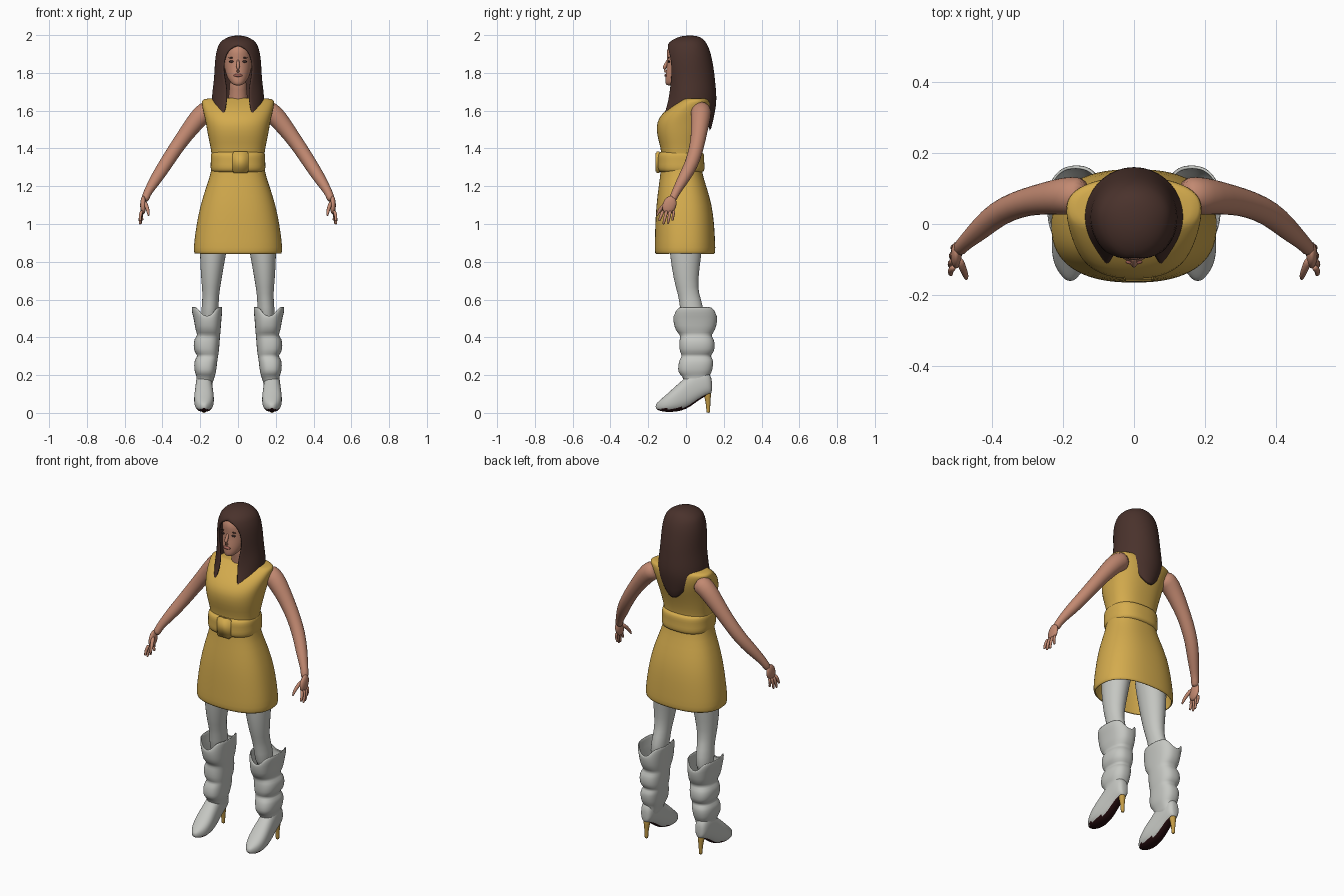
import bpy, bmesh, math
from mathutils import Vector, Matrix


def material(name, rgb):
    m = bpy.data.materials.new(name)
    m.diffuse_color = (*rgb, 1)
    return m


SKIN = material("skin", (0.54, 0.25, 0.165))
DRESS = material("mustard_cloth", (0.66, 0.41, 0.075))
HAIR = material("brown_hair", (0.068, 0.032, 0.025))
WHITE = material("off_white", (0.56, 0.57, 0.54))
SOLE = material("dark_sole", (0.02, 0.004, 0.005))
GOLD = material("gold_heel", (0.55, 0.33, 0.06))
LIPS = material("lips", (0.38, 0.13, 0.1))
EYE = material("dark_eye", (0.04, 0.022, 0.02))


def finish(name, bm, mat, mirror=False, thick=0, sub=1):
    """Turn a bmesh into a smooth object with the usual modifiers."""
    bmesh.ops.recalc_face_normals(bm, faces=bm.faces)
    for f in bm.faces:
        f.smooth = True
    me = bpy.data.meshes.new(name)
    bm.to_mesh(me)
    bm.free()
    me.materials.append(mat)
    ob = bpy.data.objects.new(name, me)
    bpy.context.collection.objects.link(ob)
    if mirror:
        ob.modifiers.new("mirror", "MIRROR").use_mirror_merge = False
    if thick:
        s = ob.modifiers.new("thickness", "SOLIDIFY")
        s.thickness, s.offset = thick, -1
    if sub:
        s = ob.modifiers.new("smooth", "SUBSURF")
        s.levels = s.render_levels = sub
    return ob


def skin_rings(rings, caps=(True, True), closed=True):
    """Bridge consecutive rings of points."""
    bm = bmesh.new()
    rows = [[bm.verts.new(p) for p in r] for r in rings]
    n = len(rows[0])
    for a, b in zip(rows, rows[1:]):
        for i in range(n if closed else n - 1):
            j = (i + 1) % n
            bm.faces.new((a[i], a[j], b[j], b[i]))
    if caps[0]:
        bm.faces.new(rows[0])
    if caps[1]:
        bm.faces.new(rows[-1])
    return bm


def oval(c, u, v, n=24, p=2.0):
    """Superellipse ring around c spanned by u and v."""
    out = []
    for i in range(n):
        a = 2 * math.pi * i / n
        s, k = math.sin(a), math.cos(a)
        out.append(Vector(c) + Vector(u) * math.copysign(abs(k) ** (2 / p), k)
                   + Vector(v) * math.copysign(abs(s) ** (2 / p), s))
    return out


def level(z, x0, x1, y0, y1, p=2.0, n=24):
    return oval(((x0 + x1) / 2, (y0 + y1) / 2, z), ((x1 - x0) / 2, 0, 0),
                (0, (y1 - y0) / 2, 0), n, p)


def tube(name, pts, mat, mirror=True, n=12, sub=1):
    """Round limb through (x, y, z, radius) points."""
    rings = []
    for i, p in enumerate(pts):
        d = Vector(pts[min(i + 1, len(pts) - 1)][:3]) - Vector(pts[max(i - 1, 0)][:3])
        q = d.to_track_quat("Z", "Y")
        rings.append(oval(p[:3], q @ Vector((p[3], 0, 0)), q @ Vector((0, p[3], 0)), n))
    return finish(name, skin_rings(rings), mat, mirror, sub=sub)


def blob(name, loc, scale, mat, mirror=False, rot=0):
    bm = bmesh.new()
    m = (Matrix.Translation(loc) @ Matrix.Rotation(rot, 4, "X")
         @ Matrix.Diagonal((*scale, 1)))
    bmesh.ops.create_uvsphere(bm, u_segments=16, v_segments=10, radius=1, matrix=m)
    return finish(name, bm, mat, mirror, sub=0)


# Dress: open hem, waist, bust and shoulder yoke (z, half width, front, back)
dress = [(0.84, .228, -.16, .15), (0.85, .236, -.167, .157), (0.9, .234, -.166, .155),
         (1.0, .22, -.163, .15), (1.1, .2, -.158, .138), (1.2, .168, -.145, .108),
         (1.27, .142, -.135, .085), (1.35, .138, -.13, .075), (1.4, .144, -.133, .08),
         (1.46, .158, -.152, .095), (1.52, .168, -.158, .115), (1.56, .176, -.145, .128),
         (1.6, .186, -.112, .135), (1.635, .192, -.068, .134), (1.655, .192, -.035, .128),
         (1.665, .178, -.02, .115), (1.668, .06, -.015, .085)]
finish("dress", skin_rings([level(z, -x, x, a, b, 2.4, 32) for z, x, a, b in dress],
                           (False, True)), DRESS, thick=.008)

# Padded belt and its front buckle
belt = [(1.27, .13, -.13, .08), (1.278, .142, -.148, .096), (1.3, .147, -.155, .1),
        (1.33, .144, -.152, .096), (1.36, .146, -.154, .098), (1.378, .141, -.146, .092),
        (1.385, .13, -.13, .078)]
finish("belt", skin_rings([level(z, -x, x, a, b, 2.5, 32) for z, x, a, b in belt]), DRESS)
bm = bmesh.new()
bmesh.ops.create_cube(bm, size=1, matrix=Matrix.Translation((.013, -.148, 1.327))
                      @ Matrix.Diagonal((.085, .028, .112, 1)))
bmesh.ops.bevel(bm, geom=bm.edges[:], offset=.006, segments=2, affect="EDGES")
finish("belt_buckle", bm, DRESS, sub=0)

# Head, neck and face
head = [(1.733, .016, -.1, -.065), (1.742, .034, -.109, -.04), (1.77, .055, -.11, .03),
        (1.80, .067, -.108, .07), (1.85, .077, -.1, .1), (1.88, .078, -.101, .11),
        (1.92, .075, -.106, .11), (1.96, .06, -.08, .085), (1.985, .025, -.03, .04)]
finish("head", skin_rings([level(z, -x, x, a, b) for z, x, a, b in head]), SKIN)
tube("neck", [(0, .035, 1.62, .06), (0, .03, 1.66, .052), (0, .015, 1.72, .045),
              (0, .0, 1.79, .045)], SKIN, False, 20)
tube("nose", [(0, -.095, 1.872, .006), (0, -.106, 1.845, .009), (0, -.118, 1.822, .012),
              (0, -.115, 1.81, .011), (0, -.1, 1.806, .006)], SKIN, False)
blob("lips", (0, -.107, 1.787), (.024, .008, .008), LIPS)
blob("eye", (.033, -.09, 1.86), (.014, .006, .0065), EYE, True)
blob("eyebrow", (.034, -.091, 1.88), (.018, .004, .003), HAIR, True)

# Hair: shell open at the face (z, half width, front depth, back depth, opening angle)
hair = [(2.0, 0, 0, 0, 0), (1.992, .05, .058, .055, 0), (1.973, .084, .097, .077, 0),
        (1.952, .102, .12, .092, 0), (1.93, .11, .128, .102, .38), (1.9, .118, .132, .112, .6),
        (1.85, .123, .132, .122, .7), (1.8, .125, .128, .13, .68), (1.75, .129, .122, .135, .55),
        (1.7, .136, .122, .14, .45), (1.65, .14, .13, .142, .45), (1.6, .14, .155, .135, .55),
        (None, .125, .195, .112, .72)]
rows = []
for z, rx, rf, rb, gap in hair:
    row = []
    for i in range(41):
        a = gap + (2 * math.pi - 2 * gap) * i / 40
        c = math.cos(a)
        # locks hang lower at the front edges and in a point at the back
        zz = z or 1.588 - .05 * max(0, c) ** 2 - .1 * max(0, -c) ** 4
        row.append((rx * math.sin(a), .02 - c * (rf if c > 0 else rb), zz))
    rows.append(row)
bm = skin_rings(rows, (False, False), closed=False)
bmesh.ops.remove_doubles(bm, verts=bm.verts, dist=.0005)
finish("hair", bm, HAIR, thick=.014)

# Arms and hands
tube("arm", [(.13, .08, 1.61, .05), (.175, .08, 1.595, .056), (.215, .077, 1.555, .052),
             (.28, .068, 1.47, .042), (.33, .055, 1.4, .039), (.385, .03, 1.315, .037),
             (.43, -.01, 1.245, .033), (.465, -.042, 1.19, .025), (.485, -.06, 1.155, .021),
             (.495, -.075, 1.12, .022)], SKIN, n=16)
blob("palm", (.502, -.088, 1.1), (.016, .036, .05), SKIN, True, -.35)
for i, tip in enumerate([(.517, -.143, 1.015), (.518, -.12, .998),
                         (.513, -.097, 1.0), (.505, -.072, 1.018)]):
    base = Vector((.507, -.12 + .019 * i, 1.075))
    t = Vector(tip)
    mid = base.lerp(t, .5) + Vector((.007, 0, 0))
    tube(f"finger_{i + 1}", [(*base, .011), (*mid, .0095), (*t.lerp(mid, .15), .008),
                             (*t, .004)], SKIN, n=8)
tube("thumb", [(.495, -.095, 1.12, .013), (.482, -.128, 1.09, .011),
               (.474, -.148, 1.06, .009), (.473, -.157, 1.04, .004)], SKIN, n=8)

# Legs in tights
leg = [(1.02, .02, .19, -.09, .095), (.93, .045, .2, -.09, .09), (.84, .064, .203, -.087, .083),
       (.7, .088, .195, -.065, .062), (.63, .1, .187, -.043, .068), (.57, .102, .192, -.033, .092),
       (.45, .11, .2, -.02, .1)]
finish("leg", skin_rings([level(*r) for r in leg]), WHITE, True)

# Boot shaft: slouched folds, notched open top
shaft = [(.12, .14, .22, .005, .12), (.16, .135, .222, -.008, .126), (.195, .122, .217, -.018, .12),
         (.212, .117, .23, -.043, .136), (.25, .112, .233, -.042, .144), (.285, .108, .23, -.034, .145),
         (.302, .105, .21, -.018, .125), (.32, .102, .232, -.034, .15), (.36, .098, .236, -.036, .153),
         (.392, .096, .232, -.034, .148), (.412, .094, .212, -.028, .13),
         (.435, .092, .226, -.058, .156), (.49, .088, .232, -.068, .166),
         (.53, .084, .244, -.068, .166), (.562, .082, .247, -.062, .16)]
rings = [level(*r, 2.5, 32) for r in shaft]
for ring, dip in zip(rings[-2:], (.02, .05)):
    for i, p in enumerate(ring):
        p.z -= dip * abs(math.sin(2 * math.pi * i / 32)) ** 10
finish("boot_shaft", skin_rings(rings, (True, False)), WHITE, True, thick=.008)

# Boot foot with dark sole (y, bottom, top, half width)
foot = [(.138, .11, .17, .015), (.13, .098, .2, .03), (.105, .09, .23, .04), (.06, .062, .235, .043),
        (.02, .03, .21, .046), (-.02, .012, .172, .05), (-.06, .005, .138, .054),
        (-.1, .004, .1, .05), (-.13, .008, .075, .038), (-.152, .016, .055, .02),
        (-.161, .025, .043, .008)]
bm = skin_rings([oval((.18, y, (a + b) / 2), (w, 0, 0), (0, 0, (b - a) / 2), 24, 2.4)
                 for y, a, b, w in foot])
ob = finish("boot_foot", bm, WHITE, True)
ob.data.materials.append(SOLE)
for f in ob.data.polygons:
    if f.normal.z < -.6:
        f.material_index = 1

# Slim heel
tube("boot_heel", [(.18, .112, .115, .022), (.18, .114, .09, .019), (.18, .117, .05, .012),
                   (.18, .118, .008, .01), (.18, .118, 0, .01)], GOLD)
